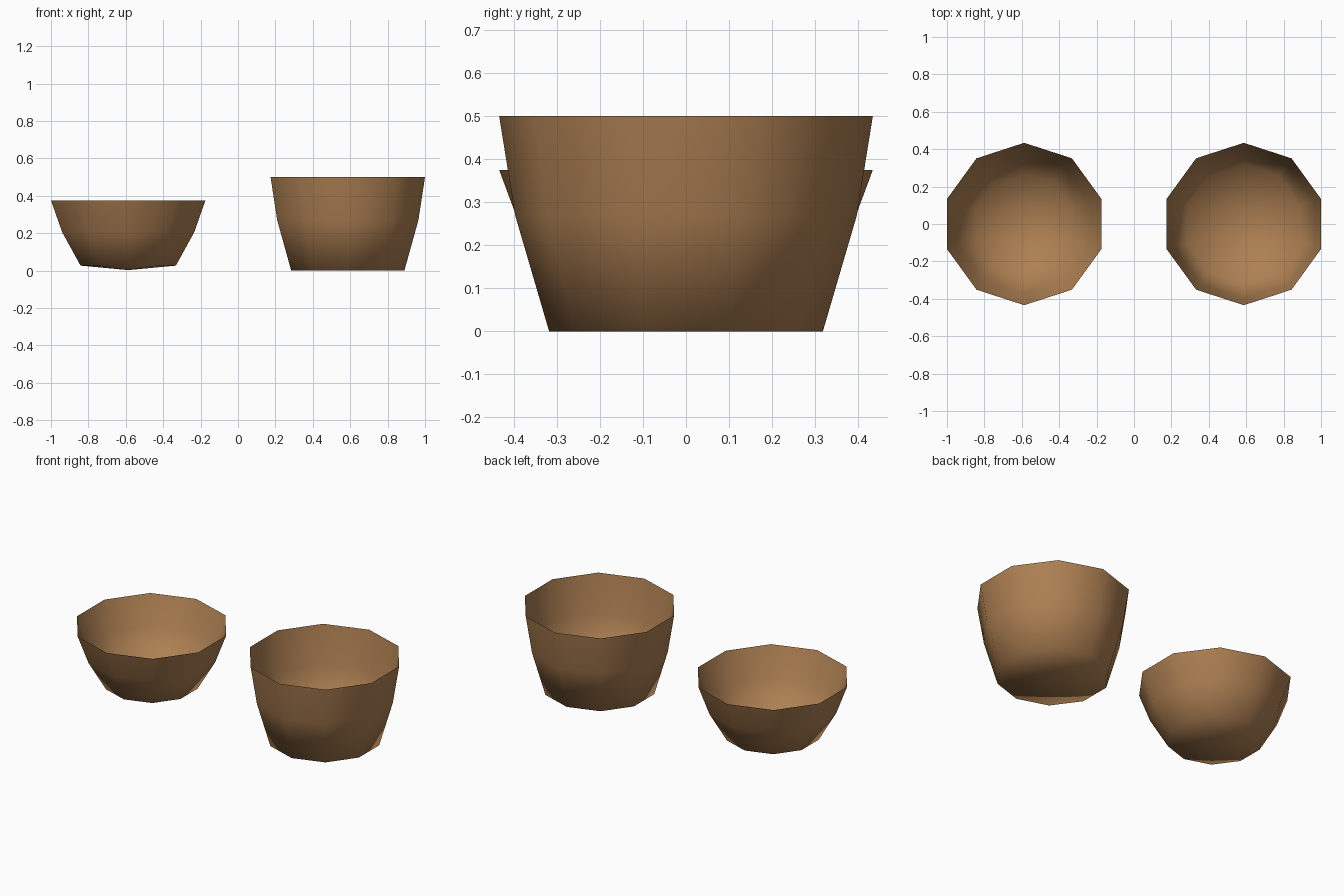
import bpy, bmesh, math

default = bpy.data.objects.get("Cube")
if default:
    bpy.data.objects.remove(default, do_unlink=True)

SIDES = 10

clay = bpy.data.materials.new("warm_brown")
colour = (0.42, 0.215, 0.085, 1.0)
clay.use_nodes = True
clay.diffuse_color = colour
bsdf = next(n for n in clay.node_tree.nodes if n.type == 'BSDF_PRINCIPLED')
bsdf.inputs["Base Color"].default_value = colour
bsdf.inputs["Roughness"].default_value = 0.9


def vessel(name, x, floor_z, profile):
    """Open thin shell: rings of (radius, z) from base to rim, closed by a floor fan."""
    bm = bmesh.new()
    rings = []
    for radius, z in profile:
        ring = []
        for i in range(SIDES):
            a = math.pi / 2 + math.tau * i / SIDES
            ring.append(bm.verts.new((radius * math.cos(a), radius * math.sin(a), z)))
        rings.append(ring)
    centre = bm.verts.new((0, 0, floor_z))
    for i in range(SIDES):
        j = (i + 1) % SIDES
        bm.faces.new((centre, rings[0][j], rings[0][i]))
        for low, high in zip(rings, rings[1:]):
            bm.faces.new((low[i], low[j], high[j], high[i]))
    for face in bm.faces:
        face.smooth = True
    mesh = bpy.data.meshes.new(name)
    bm.to_mesh(mesh)
    bm.free()
    mesh.materials.append(clay)
    obj = bpy.data.objects.new(name, mesh)
    obj.location.x = x
    bpy.context.collection.objects.link(obj)
    return obj


# Shallow bowl with a slightly pointed base
vessel("shallow_bowl", -0.587, 0.003, [(0.268, 0.027), (0.371, 0.205), (0.434, 0.375)])

# Taller cup with a flat base
vessel("deep_bowl", 0.587, 0.0, [(0.318, 0.0), (0.397, 0.27), (0.434, 0.5)])
